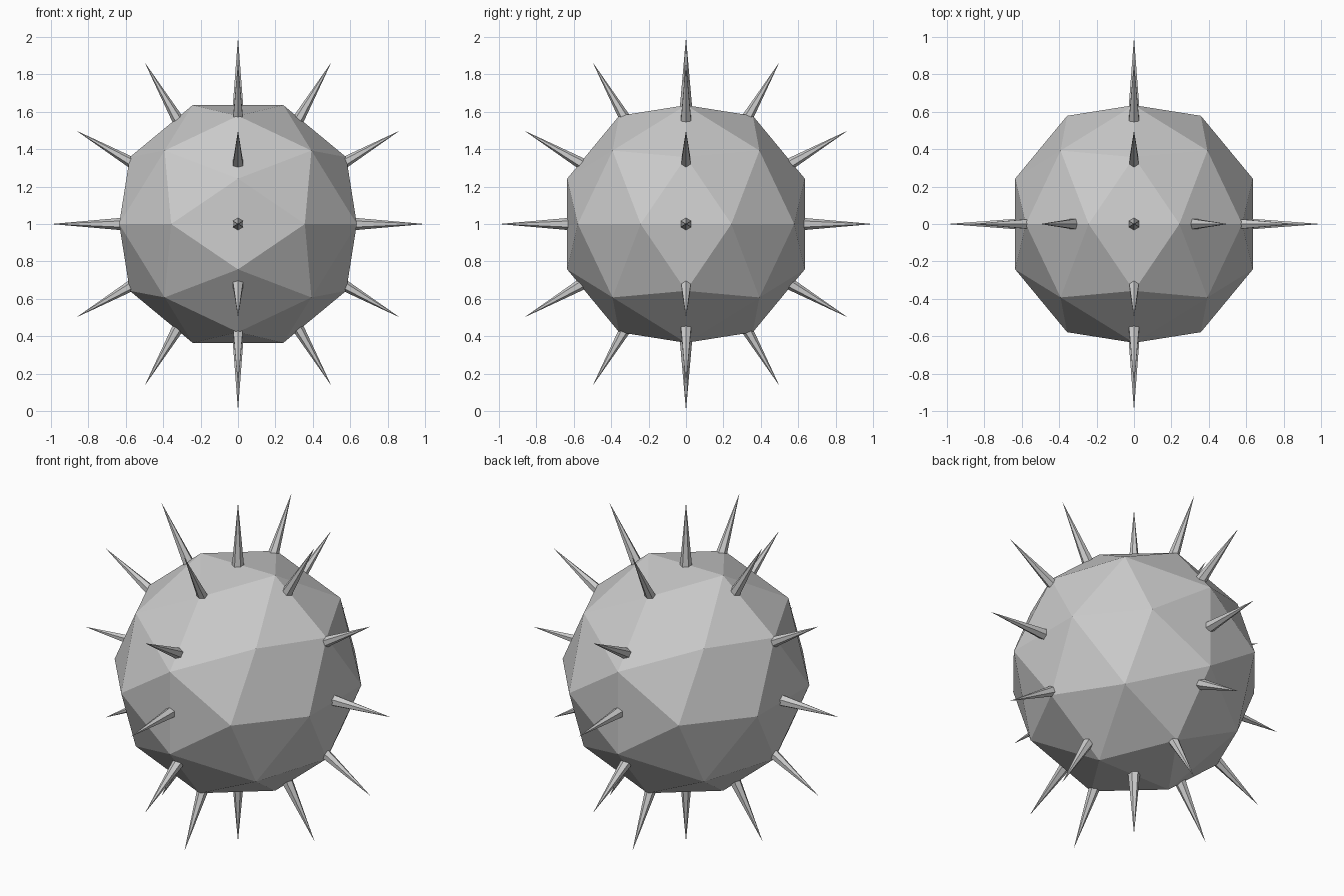
import bpy, bmesh
from math import sqrt, sin, cos, radians
from mathutils import Vector, Matrix

if "Cube" in bpy.data.objects:
    bpy.data.objects.remove(bpy.data.objects["Cube"])

CENTRE = Vector((0, 0, 1))
R = 0.68                      # body radius
PHI = (1 + sqrt(5)) / 2


def finish(name, bm):
    mesh = bpy.data.meshes.new(name)
    bm.to_mesh(mesh)
    bm.free()
    ob = bpy.data.objects.new(name, mesh)
    ob.location = CENTRE
    bpy.context.collection.objects.link(ob)
    return ob


# Body: 60-sided ball, the hull of an icosahedron and a dodecahedron
points = []
signs = (-1, 1)
for s in signs:
    for t in signs:
        for base in ((0, s, t * PHI), (s / PHI, 0, t * PHI)):
            for k in range(3):
                points.append(Vector(base[k:] + base[:k]))
        points += [Vector((s, t, u)) for u in signs]
bm = bmesh.new()
for p in points:
    bm.verts.new(p.normalized() * R)
bmesh.ops.convex_hull(bm, input=bm.verts[:])
bmesh.ops.recalc_face_normals(bm, faces=bm.faces[:])
finish("body", bm)

# Spikes: two upright rings of twelve, sharing the poles
INNER, TIP, WIDTH = 0.60, 1.0, 0.035
directions = []
for i in range(12):
    a = radians(30 * i)
    directions.append(Vector((cos(a), 0, sin(a))))
    if i not in (3, 9):
        directions.append(Vector((0, cos(a), sin(a))))
bm = bmesh.new()
for d in directions:
    turn = d.to_track_quat('Z', 'Y').to_matrix().to_4x4()
    bmesh.ops.create_cone(
        bm, cap_ends=True, segments=6, radius1=WIDTH, radius2=0,
        depth=TIP - INNER,
        matrix=Matrix.Translation(d * (INNER + TIP) / 2) @ turn)
bmesh.ops.remove_doubles(bm, verts=bm.verts[:], dist=1e-5)
finish("spikes", bm)
